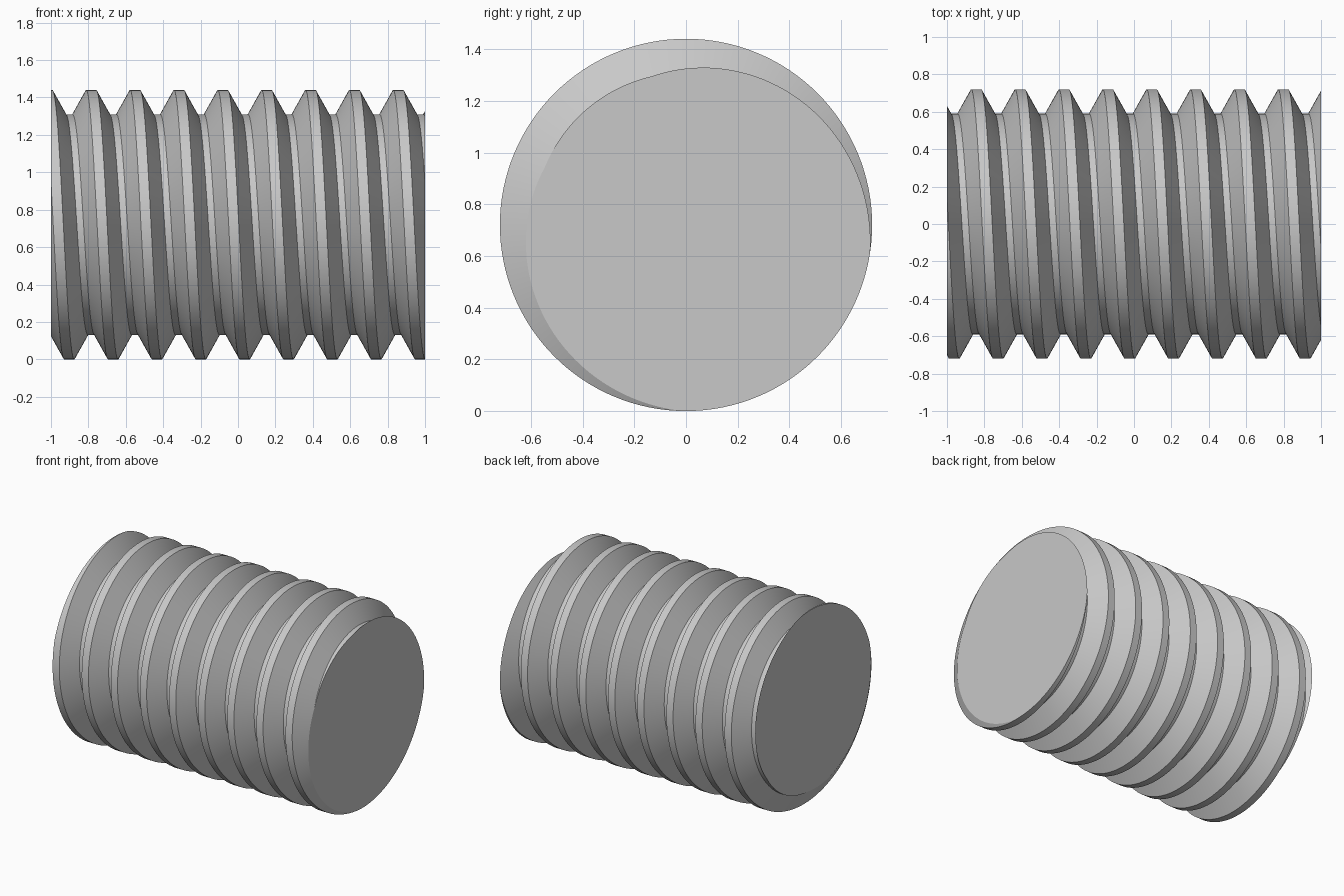
import bpy
import bmesh
from math import sin, cos, tau, radians

cube = bpy.data.objects.get("Cube")
if cube:
    bpy.data.objects.remove(cube, do_unlink=True)

OUTER, ROOT = 0.72, 0.59      # crest and root radius
PITCH = 0.2345
CREST, VALLEY = 0.054, 0.036  # flat widths at crest and root
SIDES, TURNS = 128, 12
START = -0.785 - 2 * PITCH    # crest centre along the top line

flank = (PITCH - CREST - VALLEY) / 2
profile = [
    (-CREST / 2, OUTER),
    (CREST / 2, OUTER),
    (CREST / 2 + flank, ROOT),
    (CREST / 2 + flank + VALLEY, ROOT),
]

# Helical thread surface, longer than the finished rod
bm = bmesh.new()
columns = []
for i in range(SIDES):
    a = tau * i / SIDES
    shift = START + PITCH * i / SIDES
    columns.append([
        bm.verts.new((shift + turn * PITCH + dx, -r * sin(a), OUTER + r * cos(a)))
        for turn in range(TURNS) for dx, r in profile
    ])

# The last column joins the first, one turn further along
rows = len(columns[0])
for i, col in enumerate(columns):
    last = i == SIDES - 1
    nxt = columns[0][len(profile):] if last else columns[i + 1]
    for j in range(min(rows, len(nxt)) - 1):
        bm.faces.new((col[j], col[j + 1], nxt[j + 1], nxt[j]))

# Trim square at both ends and close each with a flat fan
for side in (-1, 1):
    cut = bmesh.ops.bisect_plane(
        bm, geom=bm.verts[:] + bm.edges[:] + bm.faces[:], dist=1e-6,
        plane_co=(side, 0, 0), plane_no=(side, 0, 0), clear_outer=True)
    rim = [e for e in cut["geom_cut"] if isinstance(e, bmesh.types.BMEdge)]
    centre = bm.verts.new((side, 0, OUTER))
    for e in rim:
        bm.faces.new((e.verts[0], e.verts[1], centre))

bmesh.ops.recalc_face_normals(bm, faces=bm.faces)
mesh = bpy.data.meshes.new("threaded_rod")
bm.to_mesh(mesh)
bm.free()

# Plain grey metal
grey = bpy.data.materials.new("light_grey")
grey.use_nodes = True
colour = (0.58, 0.58, 0.58, 1)
grey.diffuse_color = colour
grey.node_tree.nodes["Principled BSDF"].inputs["Base Color"].default_value = colour
mesh.materials.append(grey)

rod = bpy.data.objects.new("threaded_rod", mesh)
bpy.context.collection.objects.link(rod)
bpy.ops.object.select_all(action="DESELECT")
rod.select_set(True)
bpy.context.view_layer.objects.active = rod
bpy.ops.object.shade_smooth_by_angle(angle=radians(25))
